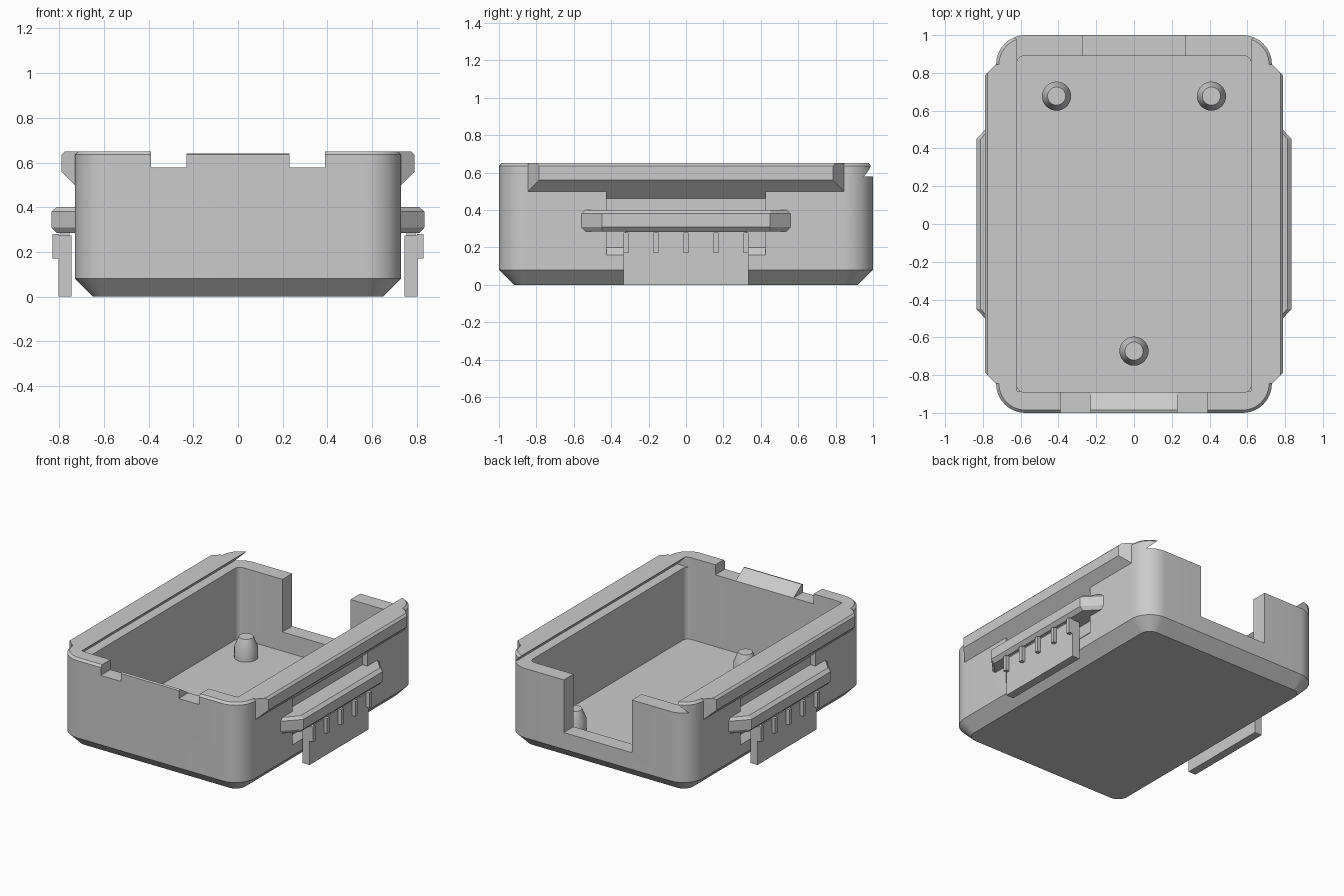
import bpy, bmesh
from math import cos, sin, pi, radians

if "Cube" in bpy.data.objects:
    bpy.data.objects.remove(bpy.data.objects["Cube"])

GREY = (0.6, 0.6, 0.6, 1)
grey = bpy.data.materials.new("plain_grey")
grey.use_nodes = True
grey.diffuse_color = GREY
grey.node_tree.nodes["Principled BSDF"].inputs["Base Color"].default_value = GREY


def loft(name, rings):
    """Skin closed rings of equal length and cap both ends."""
    bm = bmesh.new()
    loops = [[bm.verts.new(p) for p in ring] for ring in rings]
    n = len(loops[0])
    for a, b in zip(loops, loops[1:]):
        for i in range(n):
            j = (i + 1) % n
            bm.faces.new((a[i], a[j], b[j], b[i]))
    bm.faces.new(loops[0])
    bm.faces.new(loops[-1])
    bmesh.ops.recalc_face_normals(bm, faces=bm.faces)
    mesh = bpy.data.meshes.new(name)
    bm.to_mesh(mesh)
    bm.free()
    obj = bpy.data.objects.new(name, mesh)
    bpy.context.collection.objects.link(obj)
    mesh.materials.append(grey)
    return obj


def rounded(hx, hy, r, z, steps=12):
    ring = []
    for k, (sx, sy) in enumerate([(1, 1), (-1, 1), (-1, -1), (1, -1)]):
        for i in range(steps + 1):
            a = (k + i / steps) * pi / 2
            ring.append((sx * (hx - r) + r * cos(a), sy * (hy - r) + r * sin(a), z))
    return ring


def prism_y(name, profile, y0, y1):
    return loft(name, [[(x, y, z) for x, z in profile] for y in (y0, y1)])


def box(name, x0, x1, y0, y1, z0, z1):
    return prism_y(name, [(x0, z0), (x1, z0), (x1, z1), (x0, z1)], y0, y1)


def activate(obj):
    bpy.ops.object.select_all(action="DESELECT")
    obj.select_set(True)
    bpy.context.view_layer.objects.active = obj


def smooth(obj):
    activate(obj)
    bpy.ops.object.shade_smooth_by_angle(angle=radians(30))


def cut(obj, cutter):
    cutter.hide_render = True
    mod = obj.modifiers.new("cut", "BOOLEAN")
    mod.operation, mod.solver, mod.object = "DIFFERENCE", "EXACT", cutter
    activate(obj)
    bpy.ops.object.modifier_apply(modifier=mod.name)
    bpy.data.objects.remove(cutter)


# Tray shell with chamfered base and a fine bevel at the rim
W, D, R, H = 0.73, 1.0, 0.155, 0.65
SLOT, FLOOR = 0.578, 0.063
shell = loft("tray_shell", [rounded(W - i, D - i, R - i, z) for i, z in
                            [(0.08, 0), (0, 0.08), (0, H - 0.015), (0.015, H)]])

# Cavity, dovetail lid slot, front notch and rear opening
cut(shell, loft("cavity", [rounded(0.62, 0.89, 0.04, z) for z in (FLOOR, 0.8)]))
cut(shell, prism_y("lid_slot", [(-0.69, SLOT), (0.69, SLOT), (0.62, H), (0.62, 0.8),
                                (-0.62, 0.8), (-0.62, H)], -0.885, 1.1))
cut(shell, box("front_notch", -0.39, 0.39, -1.1, -0.8, SLOT, 0.8))
cut(shell, box("rear_opening", -0.27, 0.27, 0.8, 1.1, 0.2, 0.8))

# Shallow side recesses behind the clips
for s in (1, -1):
    profile = [(0.69, 0.2), (0.69, 0.46), (0.77, 0.54), (0.77, 0.12)]
    cut(shell, prism_y("side_recess", [(s * x, z) for x, z in profile], -0.425, 0.425))
smooth(shell)

# Ramped catch for the lid
ramp = [(-0.89, 0.57), (-0.89, SLOT), (-0.985, 0.64), (-1, 0.635), (-1, 0.57)]
loft("lid_catch", [[(x, y, z) for y, z in ramp] for x in (-0.23, 0.23)])

# Locating pegs on the floor
for i, (px, py) in enumerate([(-0.41, 0.677), (0.41, 0.677), (0, -0.673)]):
    rings = [[(px + r * cos(k * pi / 16), py + r * sin(k * pi / 16), FLOOR + h)
              for k in range(32)]
             for r, h in [(0.077, -0.01), (0.077, 0.08), (0.048, 0.15)]]
    smooth(loft(f"locating_peg_{i + 1}", rings))

for s, side in ((1, "left"), (-1, "right")):
    # Upper grip rail with mitred ends
    rail = [(0.71, 0.52), (0.73, 0.5), (0.79, 0.56), (0.79, 0.635), (0.775, H),
            (0.73, H), (0.71, H)]
    loft(f"{side}_rail", [[(s * x, e * (0.845 - max(0, x - 0.73)), z) for x, z in rail]
                          for e in (-1, 1)])

    # Clip bar with mitred ends, bevelled all round its outer edges
    rings = []
    for inset, z in [(0.023, 0.285), (0, 0.31), (0, 0.38), (0.023, 0.4)]:
        half = [(0.69, 0.56 - inset), (0.73, 0.56 - inset), (0.835 - inset, 0.45)]
        outline = half + [(x, -y) for x, y in reversed(half)]
        rings.append([(s * x, y, z) for x, y in outline])
    loft(f"{side}_clip_bar", rings)

    # Release tab hanging from the bar by a thin neck, with grip ribs
    xs = sorted((s * 0.745, s * 0.803))
    box(f"{side}_release_tab", *xs, -0.335, 0.335, 0, 0.273)
    xs = sorted((s * 0.755, s * 0.795))
    box(f"{side}_tab_neck", *xs, -0.325, 0.325, 0.27, 0.29)
    for k in range(5):
        y = (k - 2) * 0.16
        xs = sorted((s * 0.8, s * 0.83))
        box(f"{side}_grip_rib_{k + 1}", *xs, y - 0.013, y + 0.013, 0.17, 0.28)
